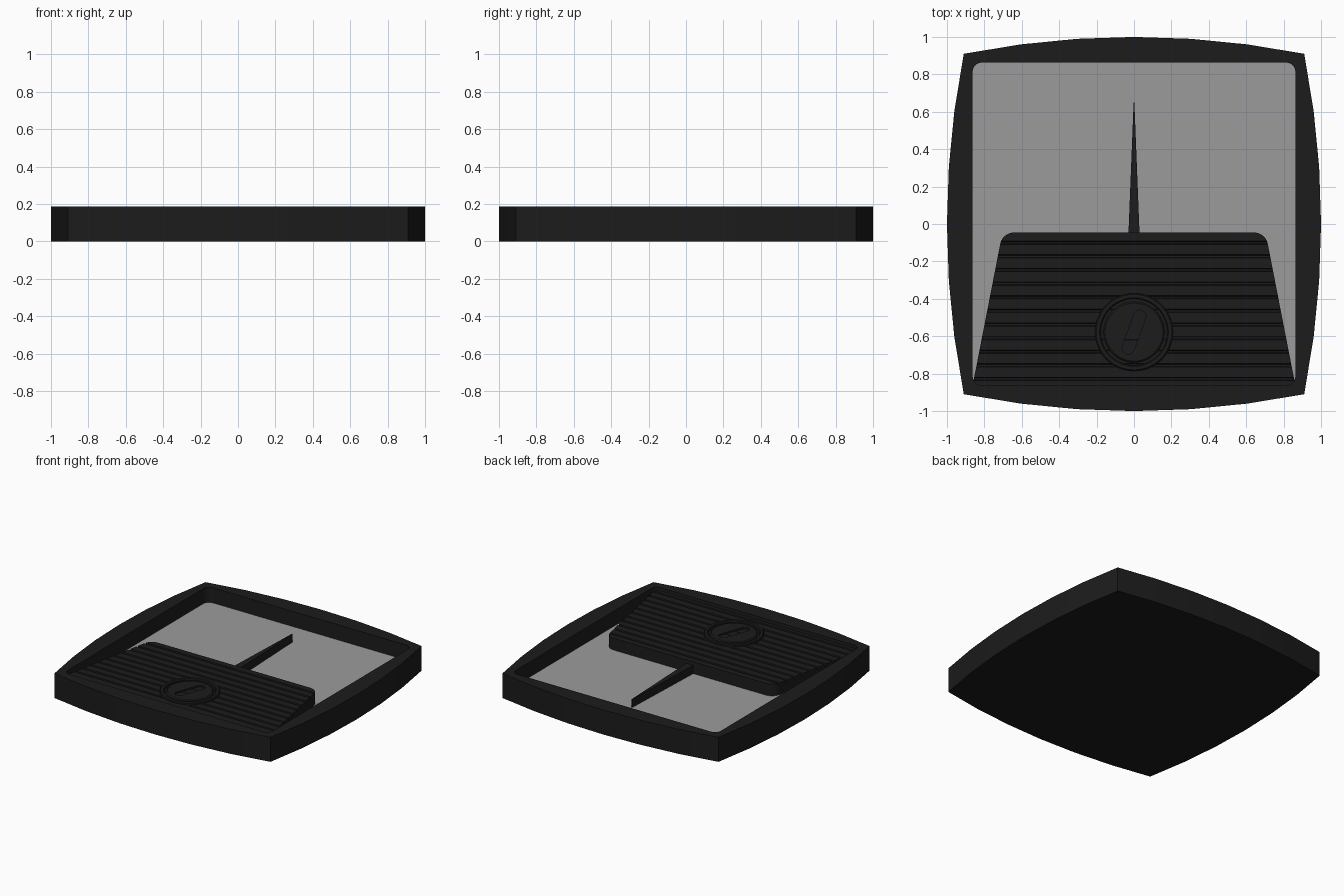
import bpy, bmesh, math

if "Cube" in bpy.data.objects:
    bpy.data.objects.remove(bpy.data.objects["Cube"])


def material(name, color):
    m = bpy.data.materials.new(name)
    m.diffuse_color = color
    m.use_nodes = True
    m.node_tree.nodes["Principled BSDF"].inputs["Base Color"].default_value = m.diffuse_color
    return m


BLACK = material("black_plastic", (0.0115, 0.0115, 0.0115, 1))
GREY = material("grey_panel", (0.33, 0.33, 0.33, 1))


def finish(name, bm, mat, angle=30):
    bmesh.ops.recalc_face_normals(bm, faces=bm.faces)
    me = bpy.data.meshes.new(name)
    bm.to_mesh(me)
    bm.free()
    me.materials.append(mat)
    ob = bpy.data.objects.new(name, me)
    bpy.context.collection.objects.link(ob)
    bpy.ops.object.select_all(action='DESELECT')
    ob.select_set(True)
    bpy.context.view_layer.objects.active = ob
    bpy.ops.object.shade_smooth_by_angle(angle=math.radians(angle))
    return ob


def prism(name, outline, z0, z1, mat):
    bm = bmesh.new()
    face = bm.faces.new([bm.verts.new((x, y, z0)) for x, y in outline])
    ext = bmesh.ops.extrude_face_region(bm, geom=[face], use_keep_orig=True)
    for v in ext["geom"]:
        if isinstance(v, bmesh.types.BMVert):
            v.co.z = z1
    return finish(name, bm, mat)


def cut(target, cutter, angle):
    mod = target.modifiers.new("cut", 'BOOLEAN')
    mod.operation, mod.solver, mod.object = 'DIFFERENCE', 'EXACT', cutter
    bpy.ops.object.select_all(action='DESELECT')
    target.select_set(True)
    bpy.context.view_layer.objects.active = target
    bpy.ops.object.modifier_apply(modifier=mod.name)
    bpy.data.objects.remove(cutter)
    bpy.ops.object.shade_smooth_by_angle(angle=math.radians(angle))


def rounded_square(h, r, n=6):
    pts = []
    for k, (sx, sy) in enumerate([(1, 1), (-1, 1), (-1, -1), (1, -1)]):
        for i in range(n + 1):
            a = math.radians(90 * k + 90 * i / n)
            pts.append((sx * (h - r) + r * math.cos(a), sy * (h - r) + r * math.sin(a)))
    return pts


# housing outline: four bowed sides meeting at sharp corners
C, R, SEG = 0.91, 4.645, 6
outline = []
for k in range(4):
    ca, sa = round(math.cos(k * math.pi / 2)), round(math.sin(k * math.pi / 2))
    for i in range(SEG):
        x = -C + 2 * C * i / SEG
        y = -(1 - R + math.sqrt(R * R - x * x))
        outline.append((ca * x - sa * y, sa * x + ca * y))

TOP, FLOOR = 0.187, 0.068
housing = prism("housing", outline, 0, TOP, BLACK)
cut(housing, prism("pocket_cutter", rounded_square(0.863, 0.05), FLOOR, 0.3, BLACK), 30)

# display panel on the pocket floor
prism("display_panel", rounded_square(0.863, 0.05), FLOOR - 0.01, FLOOR + 0.004, GREY)

# needle
prism("needle", [(-0.03, -0.06), (0.03, -0.06), (0.002, 0.65), (-0.002, 0.65)],
      FLOOR, 0.135, BLACK)

# ribbed lower cover: rows of (y, z) swept across a tapering width
BACK, FRONT, RAD, RIB, GROOVE = -0.045, -0.863, 0.06, 0.162, 0.145


def half_width(y):
    w = 0.712 + (-0.09 - y) * 0.195
    d = min(BACK - y, RAD)
    return w - RAD + math.sqrt(max(0, RAD ** 2 - (RAD - d) ** 2))


rows = [(BACK - RAD * (1 - math.cos(math.radians(a))), RIB) for a in (0, 20, 40, 60, 75)]
for i in range(11):
    y = -0.1 - 0.0729 * i
    rows += [(y + 0.009, RIB), (y + 0.005, GROOVE), (y - 0.005, GROOVE), (y - 0.009, RIB)]
rows.append((FRONT, RIB))
rows.sort(key=lambda p: -p[0])

bm = bmesh.new()
loops = []
for y, z in rows:
    w = half_width(y)
    loops.append([bm.verts.new(p) for p in
                  ((-w, y, FLOOR), (-w, y, z), (w, y, z), (w, y, FLOOR))])
for a, b in zip(loops, loops[1:]):
    for j in range(4):
        bm.faces.new((a[j], a[(j + 1) % 4], b[(j + 1) % 4], b[j]))
bm.faces.new(loops[0])
bm.faces.new(loops[-1])
finish("ribbed_cover", bm, BLACK, 20)


# round parts turned around the dial centre
DIAL_Y, SIDES = -0.578, 48


def lathe(name, profile, closed):
    bm = bmesh.new()
    rings = [[bm.verts.new((r * math.cos(2 * math.pi * i / SIDES),
                            DIAL_Y + r * math.sin(2 * math.pi * i / SIDES), z))
              for i in range(SIDES)] for r, z in profile]
    pairs = list(zip(rings, rings[1:])) + ([(rings[-1], rings[0])] if closed else [])
    for a, b in pairs:
        for i in range(SIDES):
            j = (i + 1) % SIDES
            bm.faces.new((a[i], a[j], b[j], b[i]))
    if not closed:
        bm.faces.new(rings[0])
        bm.faces.new(rings[-1])
    return finish(name, bm, BLACK, 15)


lathe("dial_ring", [(0.208, 0.13), (0.208, 0.172), (0.202, 0.178), (0.184, 0.178),
                    (0.178, 0.172), (0.178, 0.13)], True)
screw = lathe("adjusting_screw", [(0.18, 0.13), (0.18, 0.158), (0.164, 0.158),
                                  (0.160, 0.170), (0.155, 0.174)], False)

# slot in the screw, a tilted capsule
tilt = math.radians(-20)
slot = []
for i in range(20):
    a = math.pi * (i if i < 10 else i - 1) / 9
    x = 0.033 * math.cos(a)
    y = 0.033 * math.sin(a) + (0.09 if i < 10 else -0.09)
    slot.append((x * math.cos(tilt) - y * math.sin(tilt),
                 DIAL_Y + x * math.sin(tilt) + y * math.cos(tilt)))
cut(screw, prism("slot_cutter", slot, 0.160, 0.3, BLACK), 15)
